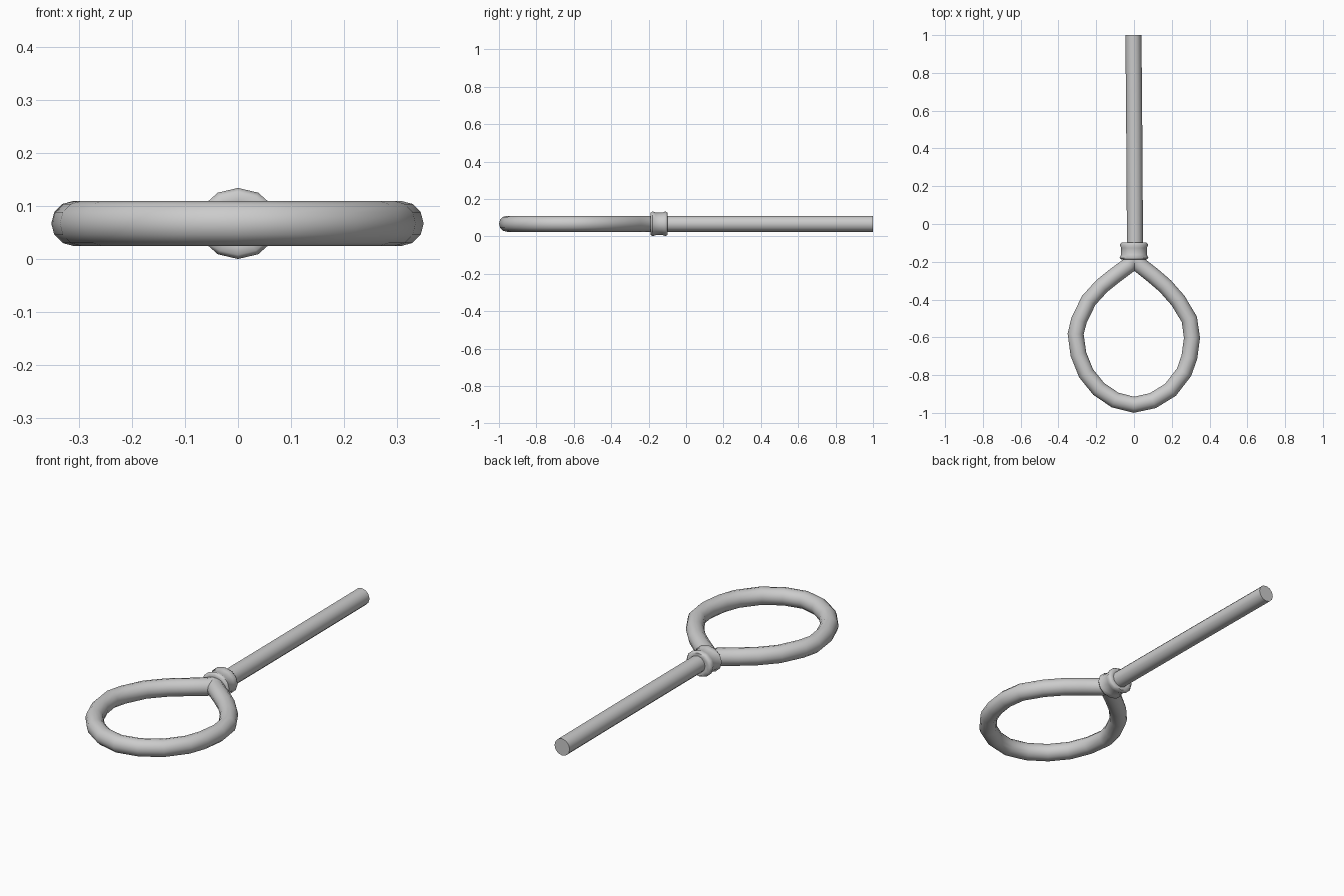
import bpy, bmesh
from math import sin, cos, pi, radians

if "Cube" in bpy.data.objects:
    bpy.data.objects.remove(bpy.data.objects["Cube"])

Z = 0.067      # height of the rope centre line
R = 0.0425     # rope radius


def smooth(obj, angle):
    bpy.ops.object.select_all(action='DESELECT')
    obj.select_set(True)
    bpy.context.view_layer.objects.active = obj
    bpy.ops.object.shade_smooth_by_angle(angle=radians(angle))


def rope(name, path):
    """Twelve-sided round tube along a flat path of (x, y) points."""
    cu = bpy.data.curves.new(name, 'CURVE')
    cu.dimensions = '3D'
    cu.twist_mode = 'Z_UP'
    cu.bevel_depth = R
    cu.bevel_resolution = 4
    cu.use_fill_caps = True
    sp = cu.splines.new('POLY')
    sp.points.add(len(path) - 1)
    for p, (x, y) in zip(sp.points, path):
        p.co = (x, y, Z, 1)
    obj = bpy.data.objects.new(name, cu)
    bpy.context.collection.objects.link(obj)
    bpy.ops.object.select_all(action='DESELECT')
    obj.select_set(True)
    bpy.context.view_layer.objects.active = obj
    bpy.ops.object.convert(target='MESH')
    obj = bpy.context.view_layer.objects.active
    smooth(obj, 50)
    return obj


# Straight rope end, leaning very slightly
rope("straight_rope", [(0.005, -0.15), (0.004, 0.1), (0.001, 0.55), (-0.003, 1.0)])

# Teardrop loop, both ends tucked into the collar
rope("rope_loop", [
    (0.02, -0.15), (-0.026, -0.217), (-0.10, -0.272), (-0.17, -0.328),
    (-0.24, -0.405), (-0.291, -0.51), (-0.309, -0.582), (-0.294, -0.69),
    (-0.254, -0.79), (-0.187, -0.873), (-0.10, -0.932), (0, -0.957),
    (0.10, -0.935), (0.193, -0.878), (0.265, -0.785), (0.293, -0.706),
    (0.307, -0.603), (0.293, -0.505), (0.233, -0.405), (0.165, -0.328),
    (0.10, -0.272), (0.03, -0.217), (-0.02, -0.15)])

# Collar: turned ring with a slightly pinched waist
profile = [(0.05, -0.188), (0.067, -0.189), (0.076, -0.179), (0.069, -0.163),
           (0.068, -0.127), (0.075, -0.110), (0.066, -0.098), (0.05, -0.099)]
N = 12
bm = bmesh.new()
rings = [[bm.verts.new((r * sin(2 * pi * i / N), y,
                        Z + 0.88 * r * cos(2 * pi * i / N))) for i in range(N)]
         for r, y in profile]
for a, b in zip(rings, rings[1:]):
    for i in range(N):
        j = (i + 1) % N
        bm.faces.new((a[i], a[j], b[j], b[i]))
bm.faces.new(rings[0])
bm.faces.new(rings[-1])
bmesh.ops.recalc_face_normals(bm, faces=bm.faces)
me = bpy.data.meshes.new("collar")
bm.to_mesh(me)
bm.free()
collar = bpy.data.objects.new("collar", me)
bpy.context.collection.objects.link(collar)
smooth(collar, 60)
